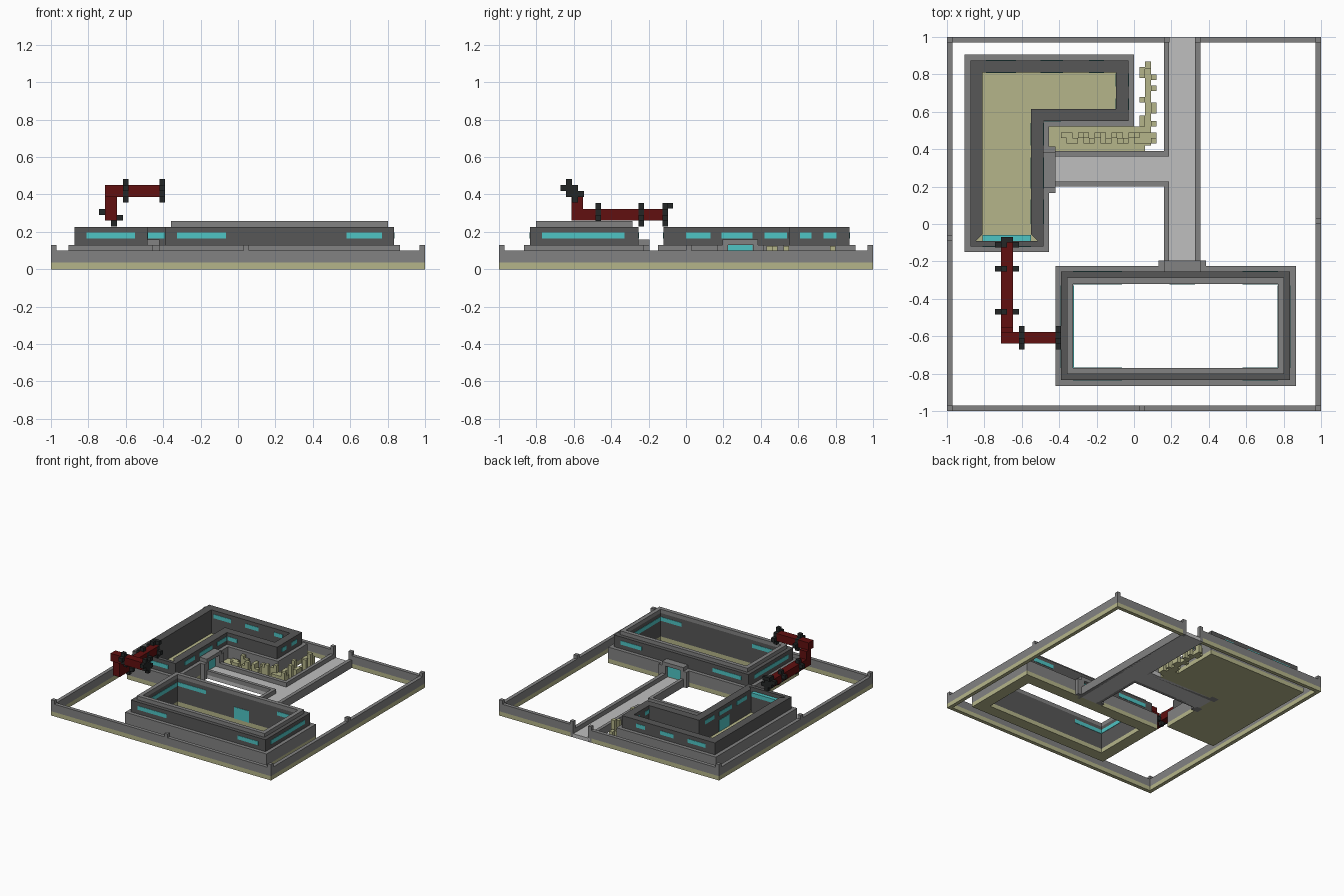
import bpy, bmesh, math

cube = bpy.data.objects.get("Cube")
if cube:
    bpy.data.objects.remove(cube, do_unlink=True)


def material(name, srgb):
    lin = [((c + 0.055) / 1.055) ** 2.4 if c > 0.04 else c / 12.92 for c in srgb]
    m = bpy.data.materials.new(name)
    m.use_nodes = True
    m.diffuse_color = (*lin, 1)
    bsdf = next(n for n in m.node_tree.nodes if n.type == 'BSDF_PRINCIPLED')
    bsdf.inputs["Base Color"].default_value = (*lin, 1)
    return m


OLIVE = material("olive foundation", (0.71, 0.71, 0.54))
GREY = material("mid grey", (0.51, 0.51, 0.51))
DARK = material("dark grey", (0.34, 0.34, 0.34))
LIGHT = material("light paving", (0.75, 0.75, 0.75))
CYAN = material("cyan glass", (0.31, 0.77, 0.77))
RED = material("dark red", (0.38, 0.06, 0.06))
BLACK = material("black iron", (0.14, 0.15, 0.15))


def make(name, bm, mat):
    bmesh.ops.recalc_face_normals(bm, faces=bm.faces)
    me = bpy.data.meshes.new(name)
    bm.to_mesh(me)
    bm.free()
    me.materials.append(mat)
    ob = bpy.data.objects.new(name, me)
    bpy.context.scene.collection.objects.link(ob)
    return ob


def prism(bm, pts, z0, z1):
    lo = [bm.verts.new((x, y, z0)) for x, y in pts]
    hi = [bm.verts.new((x, y, z1)) for x, y in pts]
    n = len(pts)
    bm.faces.new(lo[::-1])
    bm.faces.new(hi)
    for i in range(n):
        j = (i + 1) % n
        bm.faces.new((lo[i], lo[j], hi[j], hi[i]))


def boxes(name, mat, items):
    """items: (x0, x1, y0, y1, z0, z1)"""
    bm = bmesh.new()
    for x0, x1, y0, y1, z0, z1 in items:
        prism(bm, [(x0, y0), (x1, y0), (x1, y1), (x0, y1)], z0, z1)
    return make(name, bm, mat)


def inset(poly, d):
    """Offset a counter-clockwise right-angled outline inwards."""
    out, n = [], len(poly)
    for i, p in enumerate(poly):
        off = [0, 0]
        for a, b in ((poly[i - 1], p), (p, poly[(i + 1) % n])):
            dx, dy = b[0] - a[0], b[1] - a[1]
            l = math.hypot(dx, dy)
            off[0] -= dy / l * d
            off[1] += dx / l * d
        out.append((p[0] + off[0], p[1] + off[1]))
    return out


def ring(name, mat, poly, d0, d1, z0, z1, skip=()):
    """Mitred wall running round an outline between two inset distances."""
    a, b, n = inset(poly, d0), inset(poly, d1), len(poly)
    bm = bmesh.new()
    for i in range(n):
        j = (i + 1) % n
        if i not in skip:
            prism(bm, [a[i], a[j], b[j], b[i]], z0, z1)
    return make(name, bm, mat)


def rect(x0, x1, y0, y1):
    return [(x0, y0), (x1, y0), (x1, y1), (x0, y1)]


# Perimeter fence on its foundation, open at the back for the path
FENCE = [(-1, 1, -1, -0.97), (-1, -0.97, -0.97, 1), (0.97, 1, -0.97, 1),
         (-0.97, 0.165, 0.97, 1), (0.35, 0.97, 0.97, 1)]
boxes("fence_foundation", OLIVE, [(*f, 0, 0.035) for f in FENCE])
boxes("fence_wall", GREY, [(*f, 0.035, 0.1) for f in FENCE])
POSTS = [(x, y) for x in (-1, 0.97) for y in (-1, 0.97)]
POSTS += [(0.03, -1), (0.97, 0.0), (-1, -0.09), (0.16, 0.97), (0.325, 0.97)]
boxes("fence_posts", GREY, [(x, x + 0.03, y, y + 0.03, 0.1 if i < 7 else 0, 0.13)
                            for i, (x, y) in enumerate(POSTS)])

# Front hall: foundation, stepped plinth, dark wall, raised rim
HALL = rect(-0.42, 0.865, -0.865, -0.225)
ring("hall_foundation", OLIVE, HALL, 0, 0.095, 0, 0.035)
ring("hall_plinth", GREY, HALL, 0, 0.03, 0.035, 0.13)
ring("hall_wall", DARK, HALL, 0.03, 0.095, 0.035, 0.227)
ring("hall_rim", GREY, HALL, 0.062, 0.095, 0.227, 0.258)

# L-shaped building with a solid olive floor
ELL = [(-0.905, -0.15), (-0.455, -0.15), (-0.455, 0.52), (0, 0.52), (0, 0.905), (-0.905, 0.905)]
bm = bmesh.new()
prism(bm, ELL, 0, 0.035)
make("ell_floor", bm, OLIVE)
ring("ell_plinth", GREY, ELL, 0, 0.03, 0.035, 0.13)
ring("ell_wall", DARK, ELL, 0.03, 0.06, 0.035, 0.227)
ring("ell_wall_lining", DARK, ELL, 0.06, 0.095, 0.035, 0.227, skip=(0,))
boxes("ell_front_sill", DARK, [(-0.81, -0.55, -0.09, -0.06, 0.035, 0.165)])

# Windows: slim panes showing on both sides of each wall
E, Z0, Z1 = 0.003, 0.165, 0.197


def panes_x(name, y0, y1, spans):
    boxes(name, CYAN, [(a, b, y0 - E, y1 + E, Z0, Z1) for a, b in spans])


def panes_y(name, x0, x1, spans):
    boxes(name, CYAN, [(x0 - E, x1 + E, a, b, Z0, Z1) for a, b in spans])


panes_x("hall_front_windows", -0.835, -0.77, [(-0.325, -0.065), (0.58, 0.77)])
panes_x("hall_back_windows", -0.32, -0.255, [(-0.325, -0.065), (0.58, 0.77)])
panes_y("hall_right_side_window", -0.39, -0.325, [(-0.77, -0.33)])
panes_y("hall_left_side_window", 0.77, 0.835, [(-0.77, -0.33)])
panes_x("ell_front_window", -0.12, -0.062, [(-0.81, -0.55)])
panes_x("ell_back_windows", 0.81, 0.875, [(-0.79, -0.63), (-0.5, -0.38), (-0.24, -0.16)])
panes_y("ell_inner_windows", -0.55, -0.485, [(0, 0.13), (0.19, 0.355), (0.42, 0.54)])
panes_y("ell_end_windows", -0.095, -0.03, [(0.61, 0.67), (0.735, 0.805)])
panes_x("ell_court_window", 0.55, 0.585, [(-0.48, -0.39)])

# Paved path with raised kerbs
boxes("path_paving", LIGHT, [(0.165, 0.35, -0.225, 1, 0, 0.03), (-0.455, 0.165, 0.2, 0.39, 0, 0.03)])
boxes("path_kerbs", GREY, [
    (0.325, 0.355, -0.225, 0.97, 0, 0.065),
    (0.16, 0.187, -0.225, 0.227, 0, 0.065), (0.16, 0.187, 0.36, 0.97, 0, 0.065),
    (-0.455, 0.16, 0.2, 0.227, 0, 0.065), (-0.455, 0.16, 0.36, 0.39, 0, 0.065)])

# Doors with portals
boxes("hall_door", CYAN, [(0.19, 0.325, -0.323, -0.222, 0.035, 0.13)])
boxes("hall_door_portal", GREY, [
    (0.13, 0.187, -0.255, -0.195, 0, 0.13), (0.325, 0.385, -0.255, -0.195, 0, 0.13),
    (0.16, 0.355, -0.255, -0.195, 0.13, 0.16)])
boxes("ell_door", CYAN, [(-0.553, -0.452, 0.225, 0.355, 0.035, 0.13)])
boxes("ell_door_portal", GREY, [
    (-0.485, -0.42, 0.165, 0.225, 0, 0.13), (-0.485, -0.42, 0.36, 0.415, 0, 0.13),
    (-0.485, -0.42, 0.195, 0.385, 0.13, 0.16)])

# Garden bed and blocky planting
boxes("garden_bed", OLIVE, [(-0.455, 0.06, 0.39, 0.52, 0, 0.035)])
V = 0.03
HEIGHTS = (0.1, 0.065, 0.125, 0.065, 0.1)
plants = []
for i in range(16):
    x = -0.39 + i * V
    for k in range(2):
        if (i + k) % 3:
            plants.append((x, x + V, 0.43 + k * V, 0.43 + (k + 1) * V, 0.035,
                           HEIGHTS[(i * 2 + k) % 5] if i > 2 else 0.065))
boxes("planting_row", OLIVE, plants)
hedge = [(0.06, 0.09, 0.42, 0.87, 0, 0.035), (0.03, 0.12, 0.43, 0.49, 0, 0.065)]
for i, (x, y, w) in enumerate([(0.09, 0.43, 0.03), (0.03, 0.52, 0.06), (0.09, 0.52, 0.03),
                               (0.09, 0.59, 0.06), (0.03, 0.65, 0.03), (0.09, 0.71, 0.03),
                               (0.03, 0.78, 0.06), (0.09, 0.77, 0.03), (0.06, 0.83, 0.04)]):
    hedge.append((x, x + V, y, y + w, 0, HEIGHTS[i % 5]))
boxes("planting_hedge", OLIVE, hedge)

# Square red pipe: along the yard, up, then across to the hall
boxes("pipe", RED, [(-0.71, -0.648, -0.58, -0.1, 0.26, 0.323),
                    (-0.71, -0.648, -0.612, -0.55, 0.26, 0.39),
                    (-0.71, -0.4, -0.64, -0.578, 0.387, 0.45)])

# Pinwheel flanges: square plate with four offset lugs
LUGS = [(-1, 1, -1, 1), (-2, -1, 0, 1), (1, 2, -1, 0), (0, 1, -2, -1), (-1, 0, 1, 2)]
flanges = []
for y in (-0.485, -0.255, -0.125):
    s = 0.0315
    for a, b, c, d in LUGS:
        flanges.append((-0.679 + a * s, -0.679 + b * s, y, y + 0.03, 0.291 + c * s, 0.291 + d * s))
for x in (-0.615, -0.42):
    for a, b, c, d in LUGS:
        flanges.append((x, x + 0.03, -0.609 - b * s, -0.609 - a * s, 0.419 - d * s, 0.419 - c * s))
# swap the lug direction on the cross pipe so that the lugs face the hall
flanges.append((-0.71, -0.648, -0.1, -0.07, 0.325, 0.355))
boxes("pipe_flanges", BLACK, flanges)
